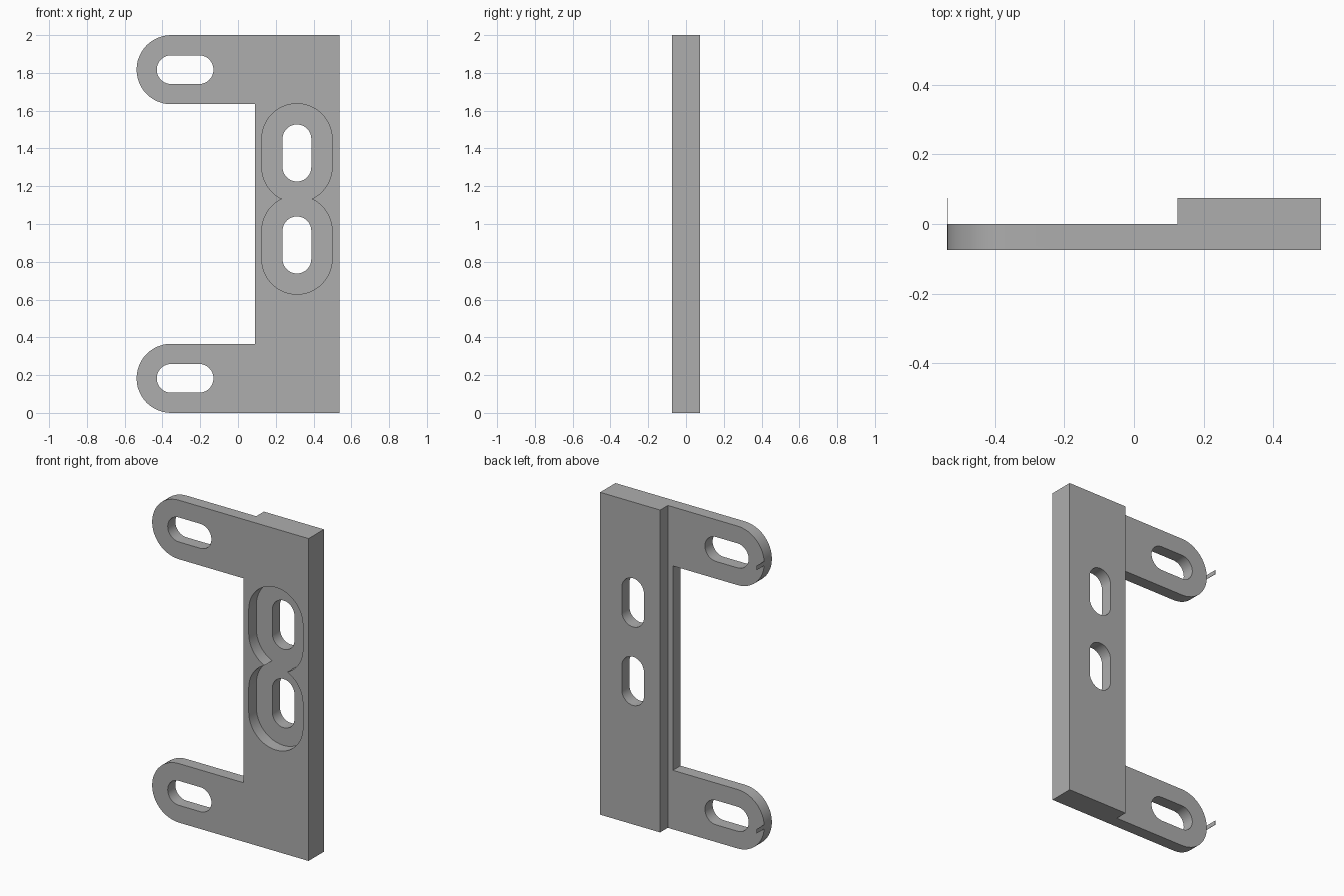
import bpy, bmesh
from math import sin, cos, pi, radians

default = bpy.data.objects.get("Cube")
if default:
    bpy.data.objects.remove(default, do_unlink=True)

grey = bpy.data.materials.new("plain grey")
grey.use_nodes = True
colour = (0.42, 0.42, 0.42, 1)
grey.diffuse_color = colour
grey.node_tree.nodes["Principled BSDF"].inputs["Base Color"].default_value = colour

HALF = 0.075                 # half of the full thickness
LEFT, RIGHT = -0.537, 0.537
ARM_R = 0.183                # arm end radius
ARM_Z = (ARM_R, 2 - ARM_R)
SPINE_X, STEP_X = 0.09, 0.125
HOLE_X, HOLE_Z = 0.312, (0.889, 1.376)


def arc(cx, cz, r, start, end, n=24):
    return [(cx + r * cos(start + (end - start) * i / n),
             cz + r * sin(start + (end - start) * i / n)) for i in range(n + 1)]


def capsule(cx, cz, r, half_x=0, half_z=0):
    """Rounded slot outline, stretched along x or z."""
    if half_x:
        return (arc(cx + half_x, cz, r, -pi / 2, pi / 2)
                + arc(cx - half_x, cz, r, pi / 2, 3 * pi / 2))
    return (arc(cx, cz + half_z, r, 0, pi)
            + arc(cx, cz - half_z, r, pi, 2 * pi))


def prism(name, outline, y0, y1):
    """Extrude an xz outline along y."""
    bm = bmesh.new()
    face = bm.faces.new([bm.verts.new((x, y0, z)) for x, z in outline])
    side = bmesh.ops.extrude_face_region(bm, geom=[face])["geom"]
    for v in side:
        if isinstance(v, bmesh.types.BMVert):
            v.co.y = y1
    bmesh.ops.recalc_face_normals(bm, faces=bm.faces)
    mesh = bpy.data.meshes.new(name)
    bm.to_mesh(mesh)
    bm.free()
    obj = bpy.data.objects.new(name, mesh)
    bpy.context.collection.objects.link(obj)
    return obj


def rect(x0, x1, z0, z1):
    return [(x0, z0), (x1, z0), (x1, z1), (x0, z1)]


# Bracket: spine with two round-ended arms
end_x = LEFT + ARM_R
outline = ([(RIGHT, 0), (RIGHT, 2)]
           + arc(end_x, ARM_Z[1], ARM_R, pi / 2, 3 * pi / 2)
           + [(SPINE_X, 2 - 2 * ARM_R), (SPINE_X, 2 * ARM_R)]
           + arc(end_x, ARM_Z[0], ARM_R, pi / 2, 3 * pi / 2))
bracket = prism("bracket", outline, -HALF, HALF)
bracket.data.materials.append(grey)

# Cutters: thin the arms, slot the arms, recess and slot the spine
cutters = [prism("back_step_cutter", rect(-1, STEP_X, -1, 3), 0, 1)]
for z in HOLE_Z:
    cutters.append(prism("recess_cutter", capsule(HOLE_X, z, 0.186, half_z=0.075), -1, 0))
for z in HOLE_Z:
    cutters.append(prism("spine_slot_cutter", capsule(HOLE_X, z, 0.076, half_z=0.075), -1, 1))
for z in ARM_Z:
    cutters.append(prism("arm_slot_cutter", capsule(-0.28, z, 0.076, half_x=0.074), -1, 1))

bpy.context.view_layer.objects.active = bracket
for cutter in cutters:
    mod = bracket.modifiers.new("cut", "BOOLEAN")
    mod.operation, mod.solver, mod.object = "DIFFERENCE", "EXACT", cutter
    bpy.ops.object.modifier_apply(modifier=mod.name)
    bpy.data.objects.remove(cutter, do_unlink=True)

for obj in bpy.context.selected_objects:
    obj.select_set(False)
bracket.select_set(True)
bpy.ops.object.shade_smooth_by_angle(angle=radians(30))

# Thin tabs behind the arm tips
for name, z in zip(("lower_tab", "upper_tab"), ARM_Z):
    tab = prism(name, rect(LEFT, LEFT + 0.002, z - 0.013, z + 0.013), -0.002, HALF)
    tab.data.materials.append(grey)
